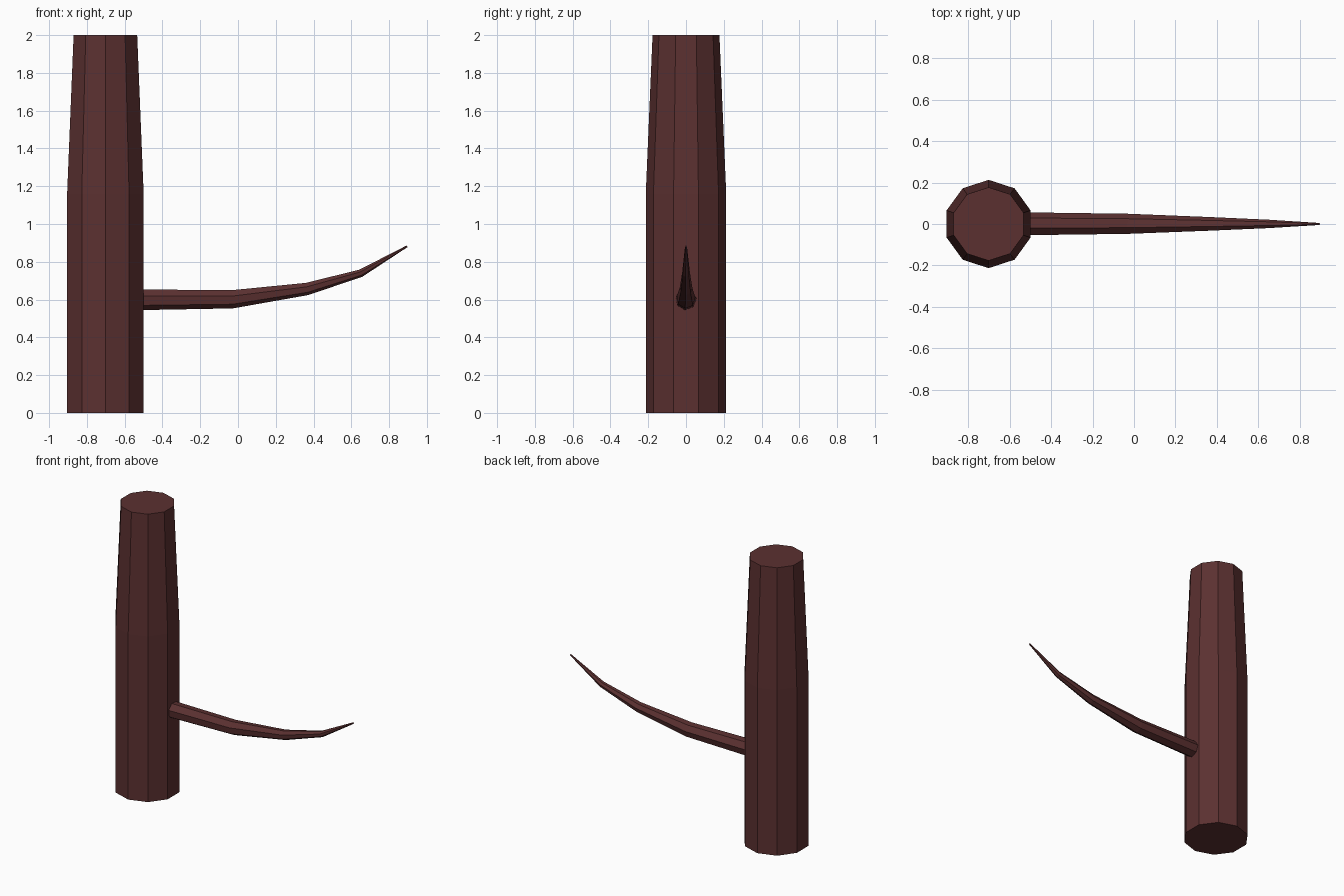
import bpy, bmesh, math
from mathutils import Vector

if "Cube" in bpy.data.objects:
    bpy.data.objects.remove(bpy.data.objects["Cube"])

bark = bpy.data.materials.new("dark_bark")
bark.diffuse_color = (0.105, 0.03, 0.03, 1)
bark.use_nodes = True
bark.node_tree.nodes["Principled BSDF"].inputs["Base Color"].default_value = bark.diffuse_color


def tube(name, path, sides, start, side_axis):
    """Loft flat-sided rings of given radius along a path of (point, radius)."""
    pts = [Vector(p) for p, r in path]
    bm = bmesh.new()
    rings = []
    for i, (p, r) in enumerate(path):
        t = (pts[min(i + 1, len(pts) - 1)] - pts[max(i - 1, 0)]).normalized()
        u = Vector(side_axis)
        v = t.cross(u)
        ring = []
        for k in range(sides):
            a = start + 2 * math.pi * k / sides
            ring.append(bm.verts.new(pts[i] + r * (math.cos(a) * u + math.sin(a) * v)))
        rings.append(ring)
    for a, b in zip(rings, rings[1:]):
        for k in range(sides):
            n = (k + 1) % sides
            bm.faces.new((a[k], a[n], b[n], b[k]))
    bm.faces.new(rings[0][::-1])
    bm.faces.new(rings[-1])
    bmesh.ops.recalc_face_normals(bm, faces=bm.faces)
    me = bpy.data.meshes.new(name)
    bm.to_mesh(me)
    bm.free()
    me.materials.append(bark)
    ob = bpy.data.objects.new(name, me)
    bpy.context.collection.objects.link(ob)
    return ob


# Upright trunk, straight below and tapering above
tube("trunk", [((-0.702, 0, 0), 0.213), ((-0.702, 0, 1.16), 0.213),
               ((-0.702, 0, 2), 0.177)], 10, 0, (0, 1, 0))

# Thin branch curving up to a point
tube("branch", [((-0.62, 0, 0.60), 0.058), ((-0.03, 0, 0.603), 0.050),
                ((0.365, 0, 0.657), 0.034), ((0.65, 0, 0.74), 0.021),
                ((0.895, 0, 0.882), 0.005)], 7, math.radians(-95), (0, 1, 0))
